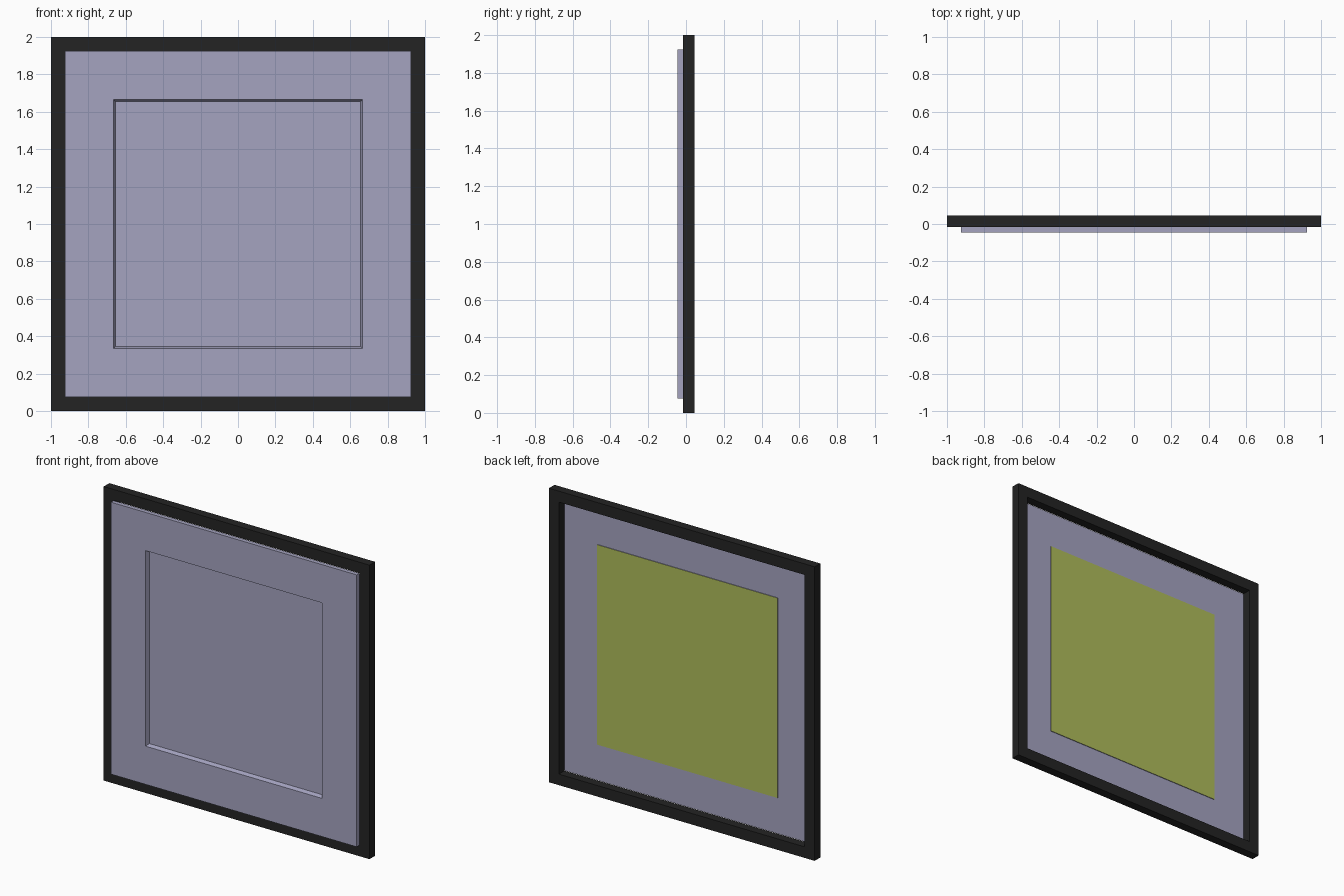
import bpy
import bmesh

cube = bpy.data.objects.get("Cube")
if cube:
    bpy.data.objects.remove(cube, do_unlink=True)

CENTRE_Z = 1.0


def material(name, rgb):
    mat = bpy.data.materials.new(name)
    mat.use_nodes = True
    colour = (*rgb, 1.0)
    mat.diffuse_color = colour
    bsdf = next(n for n in mat.node_tree.nodes if n.type == "BSDF_PRINCIPLED")
    bsdf.inputs["Base Color"].default_value = colour
    return mat


black = material("black", (0.017, 0.017, 0.017))
lavender = material("lavender", (0.375, 0.37, 0.53))
olive = material("olive", (0.43, 0.505, 0.105))


def finish(bm, name, materials):
    bmesh.ops.recalc_face_normals(bm, faces=bm.faces[:])
    mesh = bpy.data.meshes.new(name)
    bm.to_mesh(mesh)
    bm.free()
    for mat in materials:
        mesh.materials.append(mat)
    obj = bpy.data.objects.new(name, mesh)
    bpy.context.collection.objects.link(obj)
    return obj


def square_loop(bm, half, y):
    return [bm.verts.new((sx * half, y, CENTRE_Z + sz * half))
            for sx, sz in ((-1, -1), (1, -1), (1, 1), (-1, 1))]


def square_ring(name, profile, mat):
    """Sweep a closed (half width, y) profile around a mitred square."""
    bm = bmesh.new()
    loops = [square_loop(bm, half, y) for half, y in profile]
    for a, b in zip(loops, loops[1:] + loops[:1]):
        for i in range(4):
            j = (i + 1) % 4
            bm.faces.new((a[i], a[j], b[j], b[i]))
    return finish(bm, name, [mat])


# Outer frame, open at the back
square_ring("outer_frame",
            [(1.0, -0.015), (1.0, 0.045), (0.925, 0.045), (0.925, -0.015)], black)

# Raised mat with a bevelled window
square_ring("mat_board",
            [(0.925, -0.045), (0.925, -0.017), (0.655, -0.017), (0.665, -0.045)], lavender)

# Thin picture panel behind the window, with an olive back
bm = bmesh.new()
front = square_loop(bm, 0.68, -0.0175)
back = square_loop(bm, 0.68, -0.0125)
bm.faces.new(front)
bm.faces.new(back)
for i in range(4):
    j = (i + 1) % 4
    bm.faces.new((front[i], front[j], back[j], back[i]))
bm.normal_update()
panel = finish(bm, "picture_panel", [lavender, olive])
for face in panel.data.polygons:
    face.material_index = 1 if face.normal.y > 0.5 else 0
